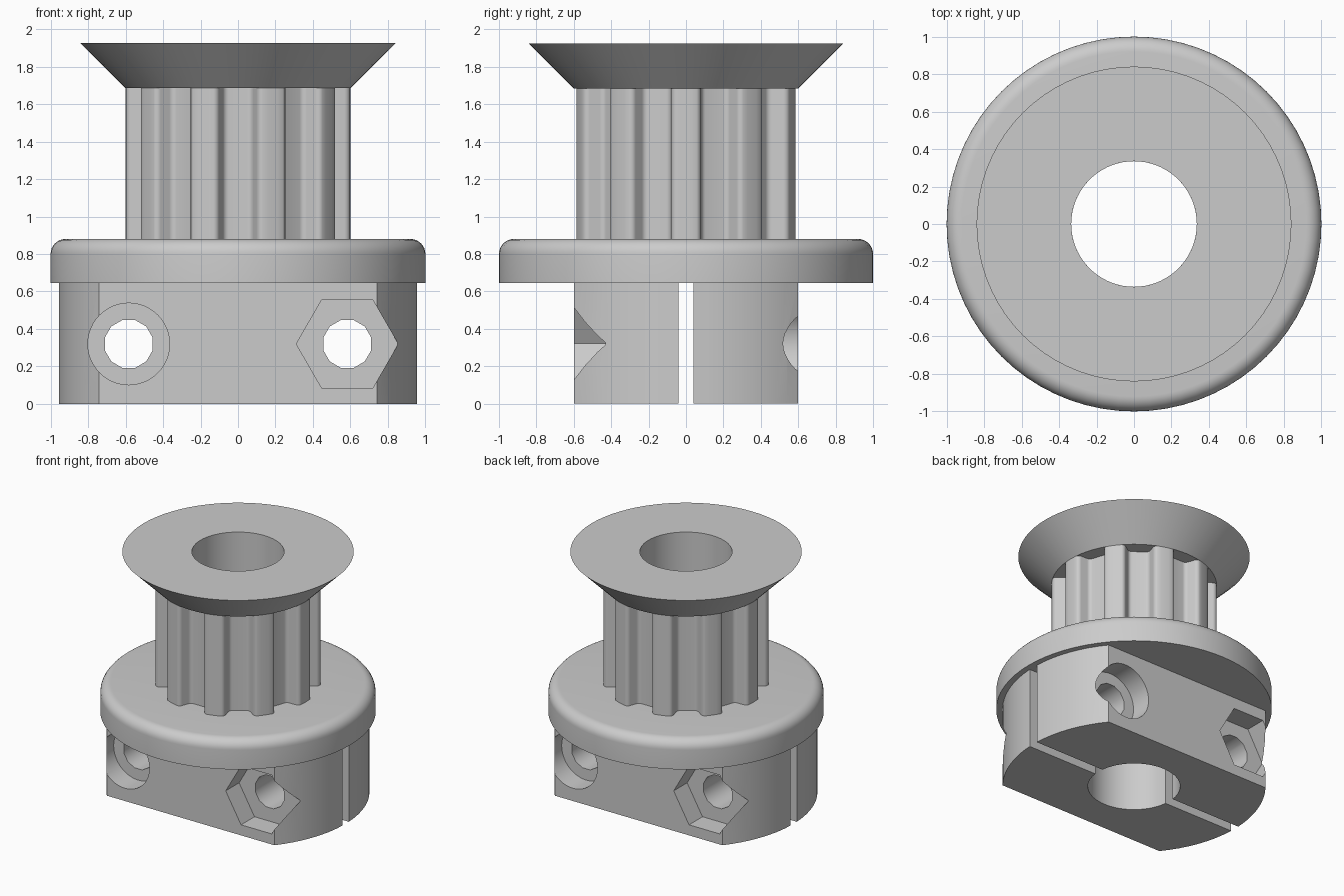
import bpy, bmesh
from math import sin, cos, pi, sqrt, radians, asin
from mathutils import Matrix, Vector

cube = bpy.data.objects.get("Cube")
if cube:
    bpy.data.objects.remove(cube, do_unlink=True)

GREY = bpy.data.materials.new("plain grey")
GREY.use_nodes = True
GREY.diffuse_color = (0.6, 0.6, 0.6, 1)
GREY.node_tree.nodes["Principled BSDF"].inputs["Base Color"].default_value = (0.6, 0.6, 0.6, 1)

BORE, SEGS = 0.335, 72
HUB_R, HUB_TOP, FLAT_Y, SLIT = 0.955, 0.645, 0.6, 0.04
RIM_TOP, TEETH_TOP, TOP = 0.88, 1.685, 1.925
TOOTH_R, TEETH = 0.6, 10
SCREW_X, SCREW_Z, POCKET = 0.583, 0.32, 0.17


def make(name, bm):
    bmesh.ops.recalc_face_normals(bm, faces=bm.faces)
    mesh = bpy.data.meshes.new(name)
    bm.to_mesh(mesh)
    bm.free()
    mesh.materials.append(GREY)
    obj = bpy.data.objects.new(name, mesh)
    bpy.context.collection.objects.link(obj)
    return obj


def activate(obj):
    bpy.ops.object.select_all(action='DESELECT')
    obj.select_set(True)
    bpy.context.view_layer.objects.active = obj


def smooth(obj):
    activate(obj)
    bpy.ops.object.shade_smooth_by_angle(angle=radians(35))


def extrude(name, outline, z0, z1):
    bm = bmesh.new()
    face = bm.faces.new([bm.verts.new((x, y, z0)) for x, y in outline])
    top = bmesh.ops.extrude_face_region(bm, geom=[face])["geom"]
    verts = [v for v in top if isinstance(v, bmesh.types.BMVert)]
    bmesh.ops.translate(bm, verts=verts, vec=(0, 0, z1 - z0))
    return make(name, bm)


def lathe(name, profile):
    # Closed (radius, height) profile turned about z
    bm = bmesh.new()
    rings = [[bm.verts.new((r * cos(2 * pi * i / SEGS), r * sin(2 * pi * i / SEGS), z))
              for i in range(SEGS)] for r, z in profile]
    for a, b in zip(rings, rings[1:] + rings[:1]):
        for i in range(SEGS):
            j = (i + 1) % SEGS
            bm.faces.new((a[i], a[j], b[j], b[i]))
    return make(name, bm)


def arc(radius, a0, a1, steps):
    return [(radius * cos(a0 + (a1 - a0) * i / steps), radius * sin(a0 + (a1 - a0) * i / steps))
            for i in range(steps + 1)]


def rod(name, x, y0, y1, radius, sides, turn=0.0):
    # Prism along y at screw height
    bm = bmesh.new()
    bmesh.ops.create_cone(bm, cap_ends=True, segments=sides, radius1=radius,
                          radius2=radius, depth=y1 - y0)
    place = (Matrix.Translation((x, (y0 + y1) / 2, SCREW_Z))
             @ Matrix.Rotation(pi / 2, 4, 'X') @ Matrix.Rotation(turn, 4, 'Z'))
    bmesh.ops.transform(bm, matrix=place, verts=bm.verts)
    return make(name, bm)


def cut(obj, cutter):
    cutter.hide_render = True
    mod = obj.modifiers.new("cut", 'BOOLEAN')
    mod.operation, mod.solver, mod.object = 'DIFFERENCE', 'EXACT', cutter
    activate(obj)
    bpy.ops.object.modifier_apply(modifier=mod.name)
    bpy.data.objects.remove(cutter, do_unlink=True)


# Split clamp hub: one half, drilled, then turned for the other half
a_slit, a_flat, a_bore = asin(SLIT / HUB_R), asin(FLAT_Y / HUB_R), asin(SLIT / BORE)
outline = (arc(HUB_R, a_slit, a_flat, 8) + arc(HUB_R, pi - a_flat, pi - a_slit, 8)
           + arc(BORE, pi - a_bore, a_bore, 32))
back = extrude("clamp_half_back", outline, 0, HUB_TOP)
for side in (-1, 1):
    cut(back, rod("screw_cutter", side * SCREW_X, -0.2, 1, 0.132, 12, pi / 12))
cut(back, rod("head_cutter", SCREW_X, FLAT_Y - POCKET, 1, 0.218, 48))

hexagon = rod("nut_cutter", -SCREW_X, FLAT_Y - POCKET, 1, 0.272, 6)
# Put hexagon corners left and right
reach = max(v.co.x + SCREW_X for v in hexagon.data.vertices)
if reach < 0.26:
    for v in hexagon.data.vertices:
        dx, dz = v.co.x + SCREW_X, v.co.z - SCREW_Z
        v.co.x, v.co.z = dz - SCREW_X, SCREW_Z - dx
cut(back, hexagon)
smooth(back)
front = back.copy()
front.data = back.data.copy()
front.name = "clamp_half_front"
front.data.transform(Matrix.Rotation(pi, 4, 'Z'))
bpy.context.collection.objects.link(front)

# Lower rim with rounded upper edge
ROUND = 0.08
edge = [(1 - ROUND + x, RIM_TOP - ROUND + z) for x, z in arc(ROUND, 0, pi / 2, 8)]
smooth(lathe("lower_rim", [(BORE, HUB_TOP), (1, HUB_TOP)] + edge + [(BORE, RIM_TOP)]))

# Toothed drum: rounded trapezoid grooves
LIP, FLOOR, DEPTH, FILLET, SLOPE = 0.1306, 0.05, 0.095, 0.033, radians(70)
lip_y = sqrt(TOOTH_R ** 2 - LIP ** 2)
steps = [SLOPE * i / 5 for i in range(6)]
half = [(LIP - FILLET * sin(t), lip_y - FILLET * (1 - cos(t))) for t in steps]
half += [(FLOOR + FILLET * sin(t), lip_y - DEPTH + FILLET * (1 - cos(t))) for t in reversed(steps)]
groove = half + [(-x, y) for x, y in reversed(half)]
lip_angle, pitch = asin(LIP / TOOTH_R), 2 * pi / TEETH
land = arc(TOOTH_R, pi / 2 + lip_angle, pi / 2 + pitch - lip_angle, 4)[1:-1]
drum_outline = []
for k in range(TEETH):
    turn = Matrix.Rotation(pi + k * pitch, 2)
    drum_outline += [tuple(turn @ Vector(p)) for p in groove + land]
drum = extrude("toothed_drum", drum_outline, RIM_TOP, TEETH_TOP)
bore = extrude("bore_cutter", arc(BORE, 0, 2 * pi, SEGS)[:-1], 0.5, 2)
cut(drum, bore)
smooth(drum)

# Flared upper flange
smooth(lathe("upper_flange", [(BORE, TEETH_TOP), (TOOTH_R, TEETH_TOP), (0.84, TOP), (BORE, TOP)]))
